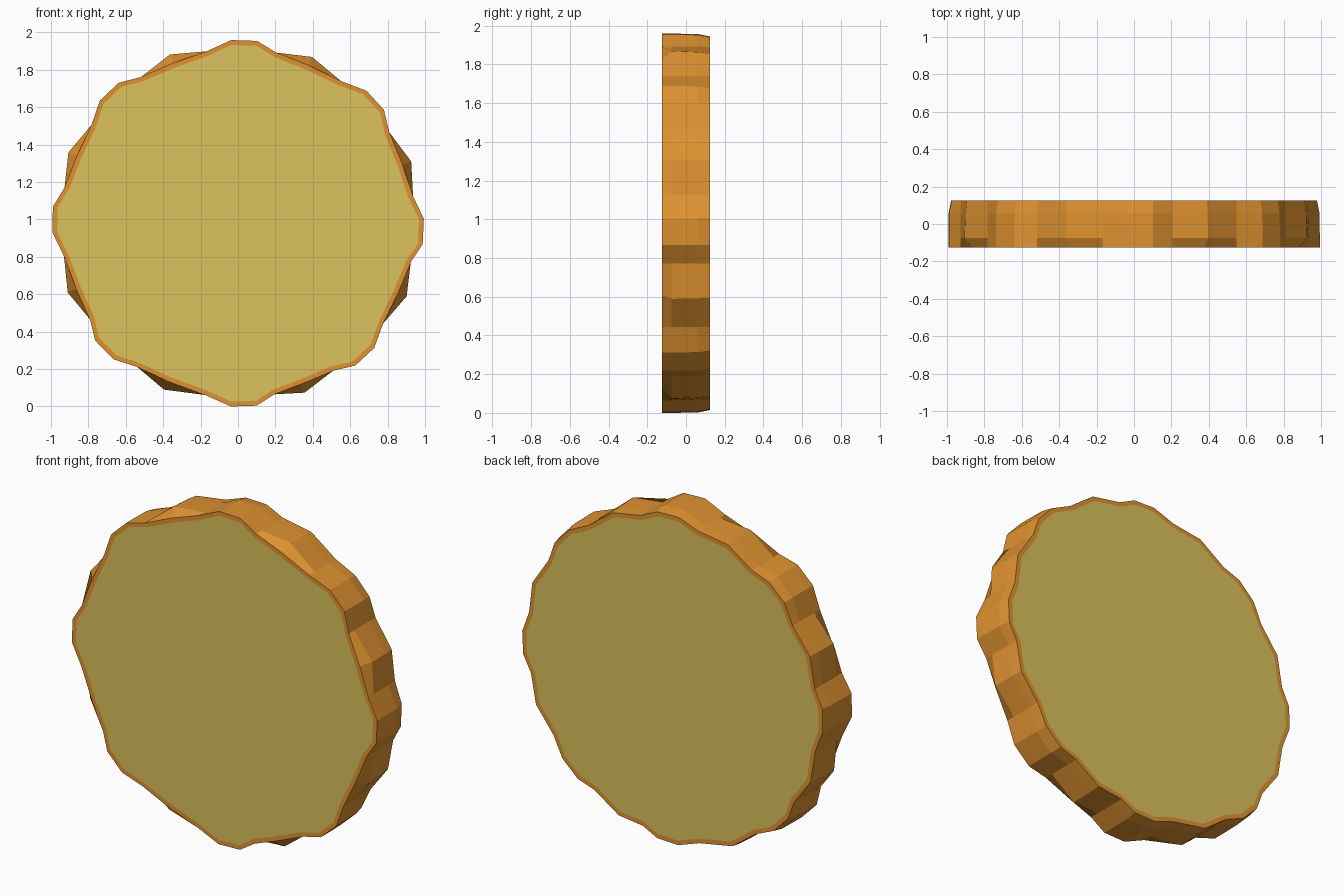
import bpy, bmesh, math

if "Cube" in bpy.data.objects:
    bpy.data.objects.remove(bpy.data.objects["Cube"])

def material(name, rgb):
    m = bpy.data.materials.new(name)
    m.diffuse_color = (*rgb, 1)
    m.use_nodes = True
    m.node_tree.nodes["Principled BSDF"].inputs["Base Color"].default_value = m.diffuse_color
    return m

orange = material("orange rim", (0.74, 0.29, 0.03))
yellow = material("dull yellow face", (0.71, 0.54, 0.11))

# Slightly irregular clock angles of the eight blunt corners and the peaks between them
CORNERS = [1.9, 47.7, 92.6, 136.9, 178.2, 226.2, 271.2, 316.0]
PEAKS = [23.7, 70.1, 113.7, 158.8, 203.7, 247.6, 293.0, 338.3]
CZ = 0.976

def ring(bm, y, corner, dip, peak, inset=0.0):
    """Five points per sector: corner pair, dip, peak, dip."""
    verts = []
    for i, (c, p) in enumerate(zip(CORNERS, PEAKS)):
        nxt = CORNERS[(i + 1) % 8] + (360 if i == 7 else 0)
        for deg, r in ((c - 4, corner), (c + 4, corner), ((c + p) / 2 - 0.3, dip),
                       (p, peak), ((nxt + p) / 2 - 0.3, dip)):
            a = math.radians(deg)
            x = (r * 1.009 - inset) * math.sin(a)
            z = (r * 0.995 - inset) * math.cos(a)
            verts.append(bm.verts.new((x, y, CZ + z)))
    return verts

bm = bmesh.new()
# Front cap is a blunt octagon; the rim bulges into peaks behind it
rings = [
    ring(bm, -0.125, 0.985, 0.939, 0.927, 0.026),
    ring(bm, -0.125, 0.985, 0.939, 0.927),
    ring(bm, -0.075, 0.985, 0.939, 0.976),
    ring(bm, 0.06, 0.983, 0.939, 0.970),
    ring(bm, 0.125, 0.970, 0.937, 0.962),
    ring(bm, 0.125, 0.970, 0.937, 0.962, 0.026),
]
for a, b in zip(rings, rings[1:]):
    for i in range(len(a)):
        j = (i + 1) % len(a)
        bm.faces.new((a[i], a[j], b[j], b[i]))

# Yellow end faces
for r in (rings[0], rings[-1]):
    bm.faces.new(r).material_index = 1
bmesh.ops.recalc_face_normals(bm, faces=bm.faces)
zmin = min(v.co.z for v in bm.verts)
for v in bm.verts:
    v.co.z -= zmin

mesh = bpy.data.meshes.new("faceted_disc")
bm.to_mesh(mesh)
bm.free()
mesh.materials.append(orange)
mesh.materials.append(yellow)
bpy.context.collection.objects.link(bpy.data.objects.new("faceted_disc", mesh))
